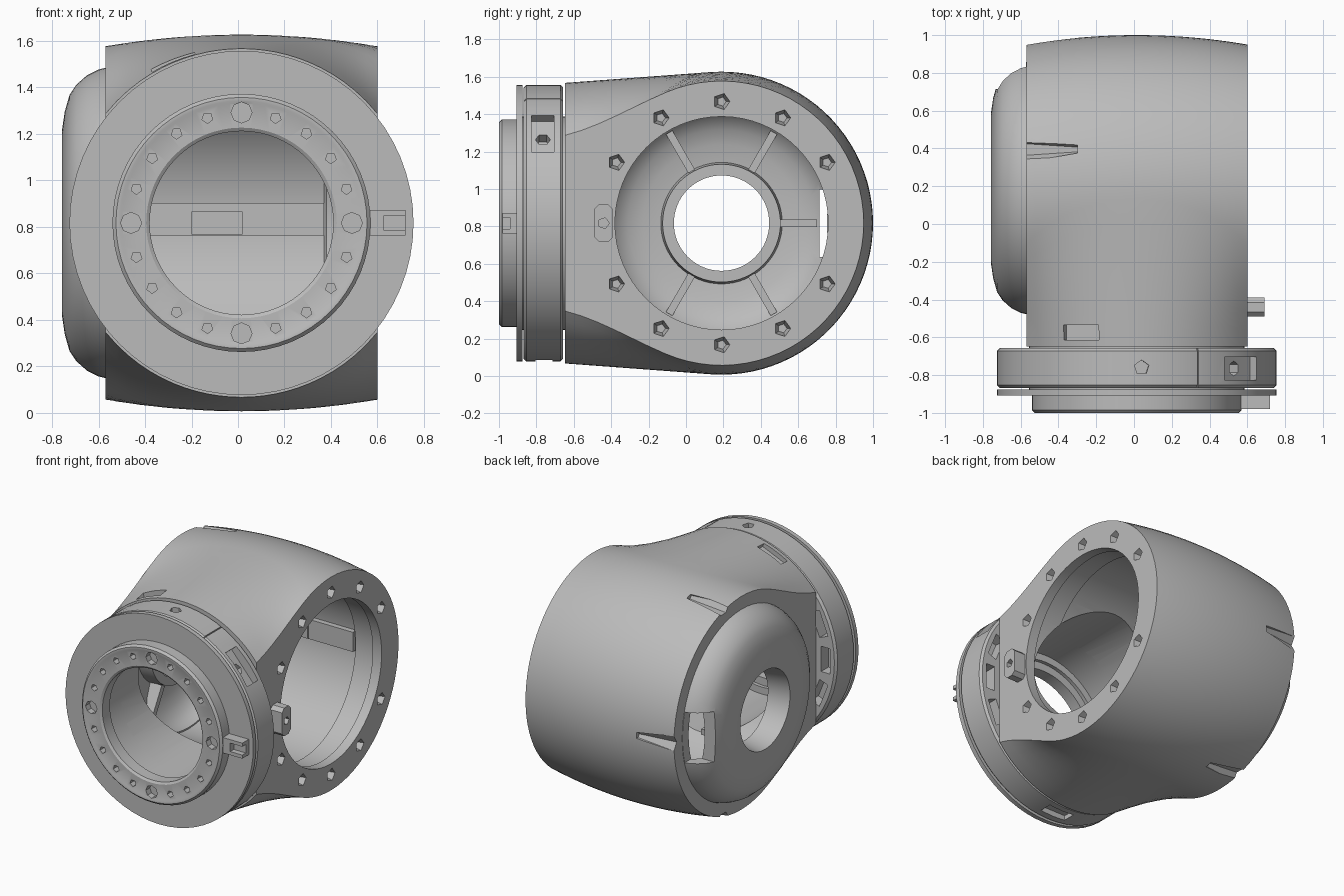
import bpy, bmesh
from math import sin, cos, pi, sqrt, atan2, acos, radians
from mathutils import Matrix, Vector

cube = bpy.data.objects.get("Cube")
if cube:
    bpy.data.objects.remove(cube)

grey = bpy.data.materials.new("Casing grey")
grey.use_nodes = True
grey.diffuse_color = (0.5, 0.5, 0.5, 1)
grey.node_tree.nodes["Principled BSDF"].inputs["Base Color"].default_value = (0.5, 0.5, 0.5, 1)

CX, DY, CZ = 0.015, 0.19, 0.817      # tube axis x, drum axis y, shared height
DRUM = Vector((0, DY, CZ))
TUBE = Vector((CX, 0, CZ))
HALF = 0.585                         # half width of the body
X, Y, Z = Vector((1, 0, 0)), Vector((0, 1, 0)), Vector((0, 0, 1))


def finish(bm, name):
    bmesh.ops.recalc_face_normals(bm, faces=bm.faces)
    mesh = bpy.data.meshes.new(name)
    bm.to_mesh(mesh)
    bm.free()
    mesh.materials.append(grey)
    obj = bpy.data.objects.new(name, mesh)
    bpy.context.collection.objects.link(obj)
    return obj


def drum_dir(deg):
    return Vector((0, cos(radians(deg)), sin(radians(deg))))


def tube_dir(deg):
    return Vector((cos(radians(deg)), 0, sin(radians(deg))))


def lathe(name, profile, axis, centre, segments=64):
    """Spin (radius, position) points; a profile starting on the axis stays open."""
    bm = bmesh.new()
    ray = drum_dir if axis == X else tube_dir
    rows = [[bm.verts.new(centre + axis * a + ray(360 * s / segments) * r) for r, a in profile]
            for s in range(segments)]
    n = len(profile)
    last = n if profile[0][0] > 0 else n - 1
    for s in range(segments):
        p, q = rows[s], rows[(s + 1) % segments]
        for i in range(last):
            j = (i + 1) % n
            bm.faces.new((p[i], p[j], q[j], q[i]))
    bmesh.ops.remove_doubles(bm, verts=bm.verts, dist=1e-5)
    return finish(bm, name)


def add_prism(bm, centre, direction, r, length, sides=6, r2=None):
    m = Matrix.Translation(centre) @ Z.rotation_difference(direction).to_matrix().to_4x4()
    bmesh.ops.create_cone(bm, cap_ends=True, segments=sides, radius1=r,
                          radius2=r if r2 is None else r2, depth=length, matrix=m)


def add_box(bm, centre, size, turn=None):
    m = Matrix.Translation(centre) @ (turn or Matrix()) @ Matrix.Diagonal((*size, 1))
    bmesh.ops.create_cube(bm, size=1, matrix=m)


def add_tube_box(bm, deg, r, y, size):
    """Box on the front tube: size is radial, along the axis, tangential."""
    add_box(bm, TUBE + tube_dir(deg) * r + Y * y, size, Matrix.Rotation(radians(-deg), 4, "Y"))


def cut(obj, cutter):
    cutter.hide_render = True
    mod = obj.modifiers.new("Cut", "BOOLEAN")
    mod.operation, mod.solver, mod.object = "DIFFERENCE", "EXACT", cutter
    bpy.ops.object.select_all(action="DESELECT")
    bpy.context.view_layer.objects.active = obj
    obj.select_set(True)
    bpy.ops.object.modifier_apply(modifier=mod.name)
    bpy.data.objects.remove(cutter)


# Body: barrel-shaped drum blended into a round neck, sliced along x
bm = bmesh.new()
slices, arc, flank, front = 24, 48, 6, -0.648
rows = []
for i in range(slices + 1):
    u = 2 * i / slices - 1
    R = 0.81 - 0.05 * u * u
    h, d = sqrt(0.75 ** 2 - (HALF * u) ** 2), DY - front
    t = atan2(h, -d) - acos(R / sqrt(h * h + d * d))
    upper = []
    for k in range(flank):
        s = k / flank
        sag = 0.1 * u ** 4 * s * (1 - s) ** 2
        upper.append((front + (d + R * cos(t)) * s, h + (R * sin(t) - h) * s - sag))
    pts = [(y, CZ - z) for y, z in upper]
    for k in range(arc + 1):
        a = -t + 2 * t * k / arc
        pts.append((DY + R * cos(a), CZ + R * sin(a)))
    pts += [(y, CZ + z) for y, z in reversed(upper)]
    rows.append([bm.verts.new((CX + HALF * u, y, z)) for y, z in pts])
for p, q in zip(rows, rows[1:]):
    for k in range(len(p)):
        j = (k + 1) % len(p)
        bm.faces.new((p[k], p[j], q[j], q[k]))
bm.faces.new(rows[0])
bm.faces.new(rows[-1])
body = finish(bm, "body_housing")

# Body bores
cut(body, lathe("drum_bore", [(0, -0.7), (0.62, -0.7), (0.62, 0.37), (0.59, 0.38), (0.59, 0.52),
                              (0.57, 0.53), (0.57, 0.7), (0, 0.7)], X, DRUM))
cut(body, lathe("tube_bore", [(0, -0.8), (0.5, -0.8), (0.5, 0), (0, 0)], Y, TUBE))

# Flange bolt holes, edge notches and the top dimple
bm = bmesh.new()
for k in range(1, 12):
    if k != 6:
        add_prism(bm, DRUM + drum_dir(30 * k) * 0.65 + X * 0.58, X, 0.025, 0.12, 5, 0.055)
for deg in (75, 0, -75):
    add_prism(bm, DRUM + drum_dir(deg) * 0.79 - X * 0.45, X, 0.065, 0.3, 6, 0.025)
add_tube_box(bm, 113, 0.75, -0.575, (0.06, 0.08, 0.2))
cut(body, finish(bm, "body_cutters"))

# Side dome with an inward hub around its hole
dome = lathe("side_dome", [
    (0.67, -0.56), (0.66, -0.6), (0.635, -0.65), (0.595, -0.695), (0.55, -0.725), (0.48, -0.745),
    (0.4, -0.757), (0.28, -0.757), (0.255, -0.6), (0.315, -0.6), (0.325, -0.7), (0.42, -0.69),
    (0.5, -0.665), (0.56, -0.625), (0.6, -0.57), (0.61, -0.52), (0.63, -0.52), (0.63, -0.56)],
    X, DRUM)
bm = bmesh.new()
add_box(bm, (-0.69, 0.83, CZ), (0.235, 0.23, 0.36))
cut(dome, finish(bm, "dome_window_cutter"))

# Radial ribs inside the dome, and a key bar along the rear inner wall
bm = bmesh.new()
for deg in (0, 60, 120, 240, 300):
    add_box(bm, DRUM + drum_dir(deg) * (0.41 if deg == 0 else 0.44) - X * 0.655,
            (0.09, 0.2 if deg == 0 else 0.24, 0.04), Matrix.Rotation(radians(deg), 4, "X"))
ribs = finish(bm, "dome_ribs")
bm = bmesh.new()
add_box(bm, (-0.08, 0.795, CZ + 0.015), (0.9, 0.06, 0.14))
add_box(bm, (-0.09, 0.775, CZ), (0.22, 0.04, 0.1))
key_bar = finish(bm, "inner_key_bar")

# Front tube: neck sleeve, clamp collar, thin disc, bolt ring
neck = lathe("neck_sleeve", [(0.5, -0.9), (0.57, -0.9), (0.57, -0.64), (0.5, -0.64)], Y, TUBE)
collar = lathe("clamp_collar", [(0.55, -0.868), (0.725, -0.868), (0.74, -0.853), (0.74, -0.672),
                                (0.725, -0.657), (0.55, -0.657)], Y, TUBE)
disc = lathe("thin_disc", [(0.45, -0.907), (0.74, -0.907), (0.74, -0.875), (0.45, -0.875)], Y, TUBE)
ring = lathe("bolt_ring", [(0.395, -0.985), (0.41, -0.995), (0.515, -0.995), (0.525, -1.0),
                           (0.54, -1.0), (0.555, -0.985), (0.555, -0.9), (0.395, -0.9)], Y, TUBE)

# Bolt ring holes, every fifth one larger
bm = bmesh.new()
for k in range(20):
    big = k % 5 == 0
    add_prism(bm, TUBE + tube_dir(18 * k) * 0.475 - Y, Y, 0.045 if big else 0.024, 0.1,
              8 if big else 5)
cut(ring, finish(bm, "ring_hole_cutters"))

# Collar clamp recess with its screw hole, split line, small recesses and rear pockets
bm = bmesh.new()
add_tube_box(bm, 41, 0.74, -0.765, (0.12, 0.12, 0.26))
add_tube_box(bm, 64, 0.74, -0.765, (0.03, 0.3, 0.008))
add_tube_box(bm, 270, 0.74, -0.76, (0.08, 0.09, 0.2))
add_prism(bm, TUBE + tube_dir(88) * 0.73 - Y * 0.76, tube_dir(88), 0.04, 0.1, 5)
for deg in (-22, 0, 22, 158, 180, 202):
    add_tube_box(bm, deg, 0.655, -0.68, (0.07, 0.12, 0.18))
cut(collar, finish(bm, "collar_cutters"))
bm = bmesh.new()
add_prism(bm, TUBE + tube_dir(41) * 0.66 - Y * 0.765, tube_dir(41), 0.04, 0.08, 6)
cut(collar, finish(bm, "clamp_screw_hole"))

# Locating tabs on the side flange and the bolt ring
bm = bmesh.new()
add_box(bm, (0.64, -0.44, CZ), (0.1, 0.1, 0.2))
bmesh.ops.bevel(bm, geom=[e for e in bm.edges if abs(e.verts[0].co.x - e.verts[1].co.x) > 0.05],
                offset=0.025, segments=1, affect="EDGES")
side_tab = finish(bm, "flange_tab")
bm = bmesh.new()
add_prism(bm, Vector((0.64, -0.44, CZ)), X, 0.03, 0.16, 5)
cut(side_tab, finish(bm, "flange_tab_hole"))
bm = bmesh.new()
add_box(bm, (0.63, -0.94, CZ), (0.18, 0.08, 0.11))
front_tab = finish(bm, "ring_tab")
bm = bmesh.new()
add_box(bm, (0.68, -0.97, CZ), (0.11, 0.06, 0.06))
cut(front_tab, finish(bm, "ring_tab_slot"))

# Smooth shading with crisp edges
parts = [body, dome, ribs, key_bar, neck, collar, disc, ring, side_tab, front_tab]
bpy.ops.object.select_all(action="DESELECT")
for part in parts:
    part.select_set(True)
bpy.context.view_layer.objects.active = body
bpy.ops.object.shade_smooth_by_angle(angle=radians(30))
